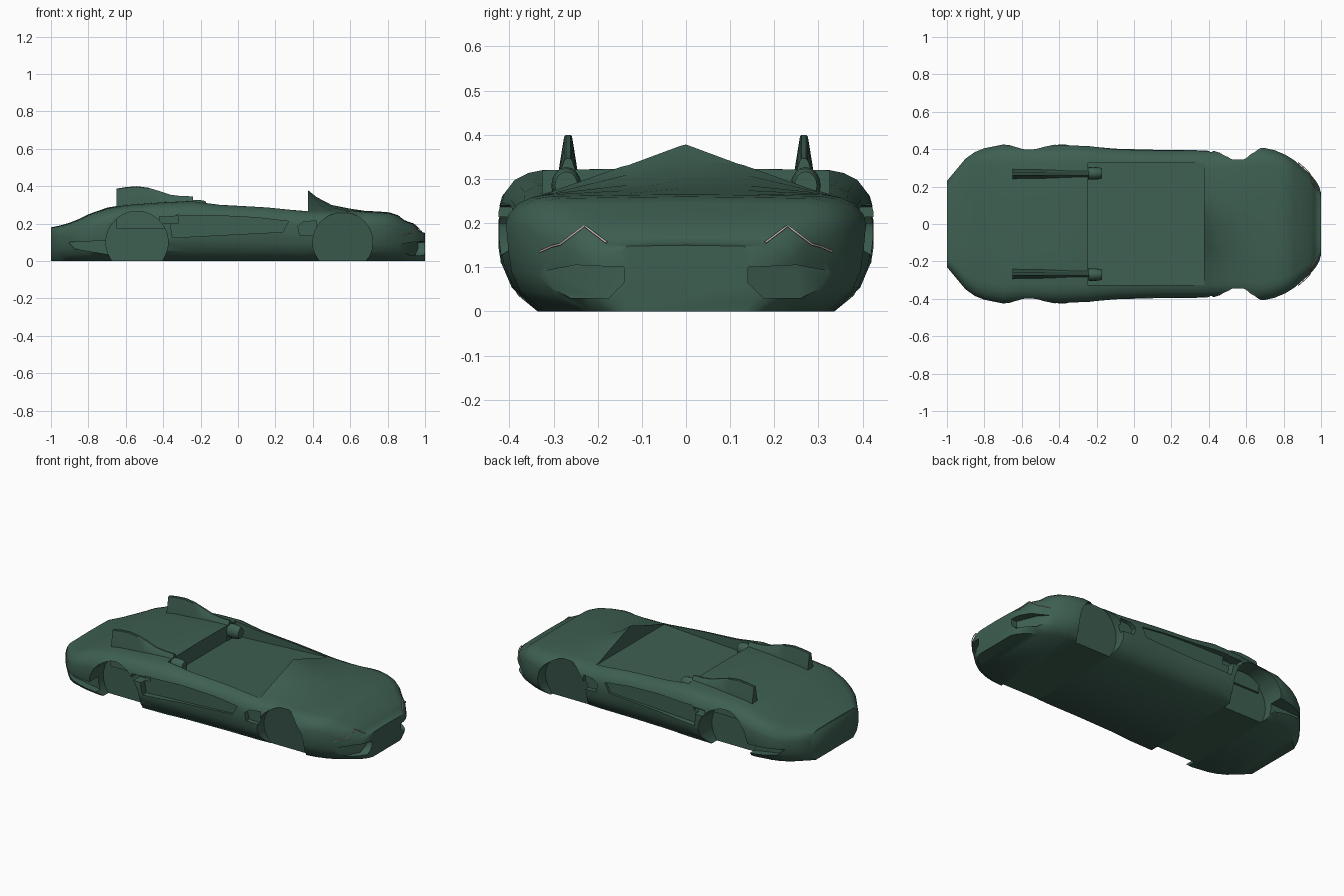
import bpy, bmesh, math
from mathutils import Vector

old = bpy.data.objects.get("Cube")
if old:
    bpy.data.objects.remove(old)


def material(name, rgb):
    m = bpy.data.materials.new(name)
    m.use_nodes = True
    m.diffuse_color = (*rgb, 1)
    m.node_tree.nodes["Principled BSDF"].inputs["Base Color"].default_value = (*rgb, 1)
    return m


green = material("dark green paint", (0.048, 0.115, 0.083))
pale = material("pale pink trim", (0.65, 0.52, 0.5))


def loft(name, rings, mat):
    """Skin a list of closed rings and cap both ends."""
    bm = bmesh.new()
    loops = [[bm.verts.new(p) for p in r] for r in rings]
    n = len(loops[0])
    for a, b in zip(loops, loops[1:]):
        for i in range(n):
            j = (i + 1) % n
            bm.faces.new((a[i], a[j], b[j], b[i]))
    bm.faces.new(loops[0][::-1])
    bm.faces.new(loops[-1])
    bmesh.ops.recalc_face_normals(bm, faces=bm.faces)
    me = bpy.data.meshes.new(name)
    bm.to_mesh(me)
    bm.free()
    me.materials.append(mat)
    ob = bpy.data.objects.new(name, me)
    bpy.context.collection.objects.link(ob)
    return ob


def activate(ob):
    bpy.ops.object.select_all(action='DESELECT')
    ob.select_set(True)
    bpy.context.view_layer.objects.active = ob


def smooth(ob, angle):
    activate(ob)
    bpy.ops.object.shade_smooth_by_angle(angle=math.radians(angle))


# Body stations: position, half width, deck height, windscreen rise
stations = [
    (-1, .23, .18, 0), (-.95, .29, .19, 0), (-.9, .35, .205, 0),
    (-.85, .385, .225, 0), (-.8, .405, .25, 0), (-.7, .425, .285, 0),
    (-.6, .415, .303, 0), (-.4, .425, .318, 0), (-.25, .42, .325, 0),
    (-.1, .405, .308, 0), (.15, .396, .295, 0), (.3, .395, .28, 0),
    (.37, .394, .273, .109), (.42, .39, .272, .07), (.5, .388, .272, .028),
    (.6, .4, .27, .01), (.68, .41, .268, 0), (.75, .395, .265, 0),
    (.81, .37, .26, 0), (.855, .342, .245, 0), (.89, .312, .218, 0),
    (.94, .268, .2, 0), (.965, .24, .168, 0), (.98, .218, .155, 0),
    (.99, .2, .153, 0), (1, .165, .15, 0)]

# Half section: width factor, height factor, share of windscreen rise
section = [(.79, 0, 0), (.93, .17, 0), (.985, .34, 0), (1, .52, 0),
           (1, .72, 0), (.98, .82, 0), (.925, .915, 0), (.85, .965, 0),
           (.77, .985, .03), (.33, .995, .57), (0, 1, 1)]


def body_ring(x, w, h, rise):
    half = [(u * w, v * h + t * rise) for u, v, t in section]
    pts = half + [(-y, z) for y, z in half[-2::-1]]
    return [(x, y, z) for y, z in pts]


body = loft("car_body", [body_ring(*s) for s in stations], green)


def cut(outline, axis, inner, outer, lean=0):
    """Cut an extruded outline out of the body; lean tilts the inner wall."""
    def place(a, b, d, k):
        return (a, d + k * b, b) if axis == 'y' else (d + k * abs(a), a, b)
    tool = loft("cutter", [[place(a, b, d, k) for a, b in outline]
                           for d, k in ((inner, lean), (outer, 0))], green)
    tool.hide_render = True
    mod = body.modifiers.new("cut", 'BOOLEAN')
    mod.operation = 'DIFFERENCE'
    mod.solver = 'EXACT'
    mod.object = tool
    activate(body)
    bpy.ops.object.modifier_apply(modifier=mod.name)
    bpy.data.objects.remove(tool)


def circle(cx, cz, r, n=48):
    return [(cx + r * math.cos(math.tau * i / n), cz + r * math.sin(math.tau * i / n))
            for i in range(n)]


# Open cockpit, its floor falling gently to the rear
cut([(-.245, .23), (.375, .264), (.375, .6), (-.245, .6)], 'y', -.325, .325)

side_scoop = [(-.35, .125), (-.36, .19), (-.33, .245), (-.1, .242),
              (.1, .232), (.27, .212), (.24, .155), (0, .143)]
scoop_mouth = [(-.42, .2), (-.42, .237), (-.32, .24), (-.32, .2)]
fender_vent = [(.33, .14), (.32, .185), (.35, .21), (.42, .215), (.42, .135)]
rear_vent = [(-.905, .1), (-.69, .11), (-.69, .035), (-.87, .065)]
bumper_intake = [(.33, .09), (.25, .105), (.14, .1), (.14, .066),
                 (.175, .03), (.26, .03), (.31, .055)]

for s in (-1, 1):
    # Wheel arches, scoops and vents on each side
    for outline, depth, lean in (
            (circle(.56, .1, .16), .305, .16), (circle(-.54, .1, .166), .285, 0),
            (side_scoop, .382, 0), (scoop_mouth, .36, 0),
            (fender_vent, .365, 0), (rear_vent, .335, 0)):
        cut(outline, 'y', s * depth, s * .6, s * lean)
    cut([(s * y, z) for y, z in bumper_intake], 'x', 1.03, 1.2, -.48)
smooth(body, 46)

# Rear buttress fins: position, top height, base half thickness
fin_stations = [(-.65, .387, .026), (-.6, .395, .026), (-.54, .4, .026),
                (-.48, .392, .026), (-.42, .374, .025), (-.36, .354, .024),
                (-.3, .347, .024), (-.24, .346, .026)]
for s, side in ((-1, "right"), (1, "left")):
    cy = s * .267
    rings = []
    for x, top, t in fin_stations:
        prof = [(t + .006, .175), (t, .29), (.009, top - .004), (.005, top)]
        prof += [(-y, z) for y, z in prof[::-1]]
        rings.append([(x, cy + y, z) for y, z in prof])
    smooth(loft(side + "_fin", rings, green), 35)

    # Rounded upright fin nose reaching into the cockpit
    rings = []
    for x, k in ((-.26, .9), (-.22, 1), (-.185, .92), (-.17, .75)):
        rings.append([(x, s * .271 + .034 * k * math.cos(a), .285 + .042 * k * math.sin(a))
                      for a in [math.tau * i / 16 for i in range(16)]])
    smooth(loft(side + "_fin_nose", rings, green), 40)

    # Thin lamp trim standing just off the nose surface
    corners = [(.18, .156), (.23, .194), (.285, .152), (.305, .147), (.33, .136)]
    path = []
    for (y0, z0), (y1, z1) in zip(corners, corners[1:]):
        for i in range(6):
            f = i / 5
            y, z = y0 + (y1 - y0) * f, z0 + (z1 - z0) * f
            hit, loc, _, _ = body.ray_cast(Vector((2, s * y, z)), Vector((-1, 0, 0)))
            if hit:
                path.append((loc.x + .008, s * y, z))
    cu = bpy.data.curves.new(side + "_lamp_trim", 'CURVE')
    cu.dimensions = '3D'
    cu.bevel_depth = .0026
    cu.bevel_resolution = 1
    cu.use_fill_caps = True
    sp = cu.splines.new('POLY')
    sp.points.add(len(path) - 1)
    for p, co in zip(sp.points, path):
        p.co = (*co, 1)
    cu.materials.append(pale)
    bpy.context.collection.objects.link(bpy.data.objects.new(side + "_lamp_trim", cu))
